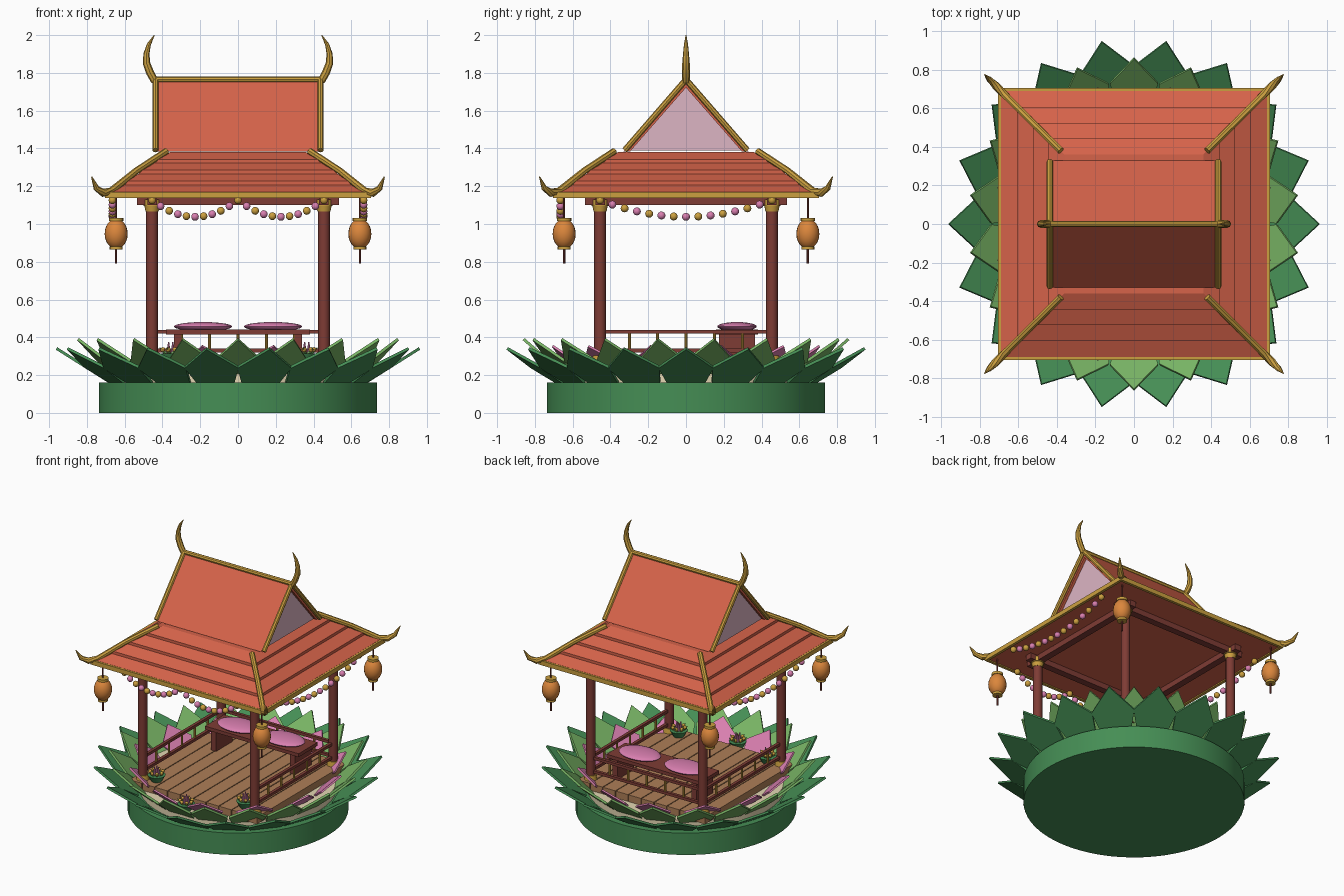
import bpy, bmesh, math
from mathutils import Vector, Matrix

if "Cube" in bpy.data.objects:
    bpy.data.objects.remove(bpy.data.objects["Cube"])

def mat(name, *c):
    m = bpy.data.materials.new(name)
    m.diffuse_color = (*c, 1)
    m.use_nodes = True
    m.node_tree.nodes["Principled BSDF"].inputs["Base Color"].default_value = m.diffuse_color
    return m

GREEN = mat("leaf green", .06, .27, .09)
LIGHT = mat("light green", .19, .46, .13)
PINK = mat("lotus pink", .69, .21, .43)
PALE = mat("pale pink", .72, .46, .55)
CREAM = mat("cream", .78, .68, .45)
DECK = mat("deck wood", .42, .21, .095)
RED = mat("dark red wood", .21, .045, .035)
ROOF = mat("roof orange red", .67, .125, .068)
GOLD = mat("gold", .6, .35, .05)
ORANGE = mat("lantern orange", .71, .24, .045)

def finish(bm, name, m, smooth=False):
    bmesh.ops.recalc_face_normals(bm, faces=bm.faces[:])
    if smooth:
        for f in bm.faces:
            f.smooth = True
        for e in bm.edges:
            e.smooth = len(e.link_faces) == 2 and e.calc_face_angle() < math.radians(40)
    me = bpy.data.meshes.new(name)
    bm.to_mesh(me)
    bm.free()
    me.materials.append(m)
    ob = bpy.data.objects.new(name, me)
    bpy.context.collection.objects.link(ob)

def box(bm, c, s):
    bmesh.ops.create_cube(bm, size=1, matrix=Matrix.Translation(c) @ Matrix.Diagonal((*s, 1)))

def cyl(bm, x, y, z0, z1, r0, r1=None, n=16):
    bmesh.ops.create_cone(bm, cap_ends=True, segments=n, radius1=r0, radius2=r0 if r1 is None else r1,
                          depth=z1 - z0, matrix=Matrix.Translation((x, y, (z0 + z1) / 2)))

def ball(bm, c, s, u=12, v=8):
    bmesh.ops.create_uvsphere(bm, u_segments=u, v_segments=v, radius=1,
                              matrix=Matrix.Translation(c) @ Matrix.Diagonal((*s, 1)))

def skin(bm, rings):
    # closed solid through a list of point rings
    vs = [[bm.verts.new(p) for p in r] for r in rings]
    n = len(vs[0])
    for a, b in zip(vs, vs[1:]):
        for i in range(n):
            bm.faces.new((a[i], a[(i + 1) % n], b[(i + 1) % n], b[i]))
    bm.faces.new(vs[0])
    bm.faces.new(vs[-1][::-1])

def tube(bm, pts, radii, n=8):
    pts = [Vector(p) for p in pts]
    rings = []
    for i, p in enumerate(pts):
        t = (pts[min(i + 1, len(pts) - 1)] - pts[max(i - 1, 0)]).normalized()
        u = t.cross(Vector((0, 1, 0)) if abs(t.y) < .9 else Vector((1, 0, 0))).normalized()
        w = t.cross(u)
        rings.append([p + radii[i] * (u * math.cos(k * math.tau / n) + w * math.sin(k * math.tau / n)) for k in range(n)])
    skin(bm, rings)

def petals(name, m, count, phase, r0, z0, r1, z1, w0, w1, th=.015):
    bm = bmesh.new()
    d = Vector((r1 - r0, 0, z1 - z0))
    nrm = Vector((-d.z, 0, d.x)).normalized() * th
    shape = [(0, -w0), (.45, -w1), (1, 0), (.45, w1), (0, w0)]
    for k in range(count):
        rot = Matrix.Rotation(math.radians(phase) + k * math.tau / count, 3, 'Z')
        low = [Vector((r0, v, z0)) + d * s for s, v in shape]
        skin(bm, [[rot @ p for p in low], [rot @ (p + nrm) for p in low]])
    finish(bm, name, m)

CORNERS = [(sx, sy) for sx in (-1, 1) for sy in (-1, 1)]

# Lotus base
bm = bmesh.new(); cyl(bm, 0, 0, 0, .16, .735, n=64); finish(bm, "base_drum", GREEN, True)
bm = bmesh.new(); cyl(bm, 0, 0, .16, .22, .66, n=48); finish(bm, "lotus_center", CREAM, True)
petals("outer_petals", GREEN, 18, 0, .68, .155, .965, .335, .1, .145)
petals("middle_petals", LIGHT, 18, 10, .63, .18, .865, .385, .09, .125)
petals("inner_petals", PINK, 12, 15, .56, .2, .735, .35, .07, .125, .012)

# Plank deck
bm = bmesh.new()
for i in range(10):
    box(bm, (-.468 + i * .104, 0, .245), (.098, 1.04, .05))
finish(bm, "deck_planks", DECK)

# Posts with gold feet and capitals
posts, trim = bmesh.new(), bmesh.new()
for sx, sy in CORNERS:
    x, y = sx * .455, sy * .455
    cyl(posts, x, y, .25, 1.12, .031)
    cyl(trim, x, y, .27, .305, .044, .038)
    cyl(trim, x, y, 1.065, 1.095, .034, .04)
    cyl(trim, x, y, 1.095, 1.13, .046)
finish(posts, "posts", RED, True)
finish(trim, "post_trim", GOLD, True)

# Beams under the roof
bm = bmesh.new()
for s in (-1, 1):
    box(bm, (0, s * .455, 1.12), (1.07, .05, .04))
    box(bm, (s * .455, 0, 1.12), (.05, 1.07, .04))
finish(bm, "beams", RED)

# Railings on the left, right and back
rails, bal = bmesh.new(), bmesh.new()
for z in (.33, .43):
    for s in (-1, 1):
        box(rails, (s * .455, 0, z), (.022, .88, .02))
    box(rails, (0, .455, z), (.88, .022, .02))
for i in range(-2, 3):
    for x, y in ((-.455, i * .15), (.455, i * .15), (i * .15, .455)):
        cyl(bal, x, y, .335, .425, .008, n=8)
finish(rails, "rails", RED)
finish(bal, "balusters", GOLD, True)

# Bench and cushions
bm = bmesh.new()
box(bm, (0, .27, .428), (.76, .22, .025))
for s in (-1, 1):
    box(bm, (s * .32, .27, .345), (.04, .19, .15))
finish(bm, "bench", RED)
bm = bmesh.new()
for s in (-1, 1):
    ball(bm, (s * .185, .27, .457), (.155, .105, .024), 24, 10)
finish(bm, "cushions", PINK, True)

# Flower bowls along the front
bowl, leaf, bloom, bud = (bmesh.new() for _ in range(4))
for x, y, z in ((-.36, -.43, .27), (.36, -.43, .27), (0, -.6, .22)):
    cyl(bowl, x, y, z, z + .045, .035, .06)
    for k in range(7):
        a = k * math.tau / 7
        c, s = math.cos(a), math.sin(a)
        ball(bloom, (x + .042 * c, y + .042 * s, z + .065), (.013,) * 3, 8, 6)
        tube(leaf, [(x + .02 * c, y + .02 * s, z + .04), (x + .06 * c, y + .06 * s, z + .075)], [.012, .002], 4)
    for k in range(3):
        a = k * math.tau / 3
        cyl(bud, x + .015 * math.cos(a), y + .015 * math.sin(a), z + .045, z + .105, .012, .003, 8)
finish(bowl, "flower_bowls", GREEN, True)
finish(leaf, "bowl_leaves", LIGHT)
finish(bloom, "bowl_blooms", GOLD, True)
finish(bud, "bowl_buds", PINK, True)

# Lower hipped roof in four stepped courses
def square(h, z):
    return [(-h, -h, z), (h, -h, z), (h, h, z), (-h, h, z)]
rings = [square(.69, 1.145)]
for k in range(4):
    r0, z0 = .69 - k * .0825, 1.16 + k * .0575
    rings += [square(r0, z0 + .01), square(r0 - .0825, z0 + .0475)]
bm = bmesh.new(); skin(bm, rings); finish(bm, "lower_roof", ROOF)

# Gold eave fascia
bm = bmesh.new()
for s in (-1, 1):
    box(bm, (0, s * .695, 1.153), (1.41, .02, .032))
    box(bm, (s * .695, 0, 1.153), (.02, 1.41, .032))
finish(bm, "eave_fascia", GOLD)

# Hip bars ending in upturned tips
bm = bmesh.new()
for sx, sy in CORNERS:
    path = [(.38, 1.385), (.54, 1.28), (.67, 1.175), (.715, 1.165), (.75, 1.19), (.775, 1.25)]
    tube(bm, [(sx * r, sy * r, z) for r, z in path], [.018, .018, .02, .022, .016, .003])
finish(bm, "hip_bars", GOLD, True)

# Upper gabled roof: chevron shell and pale gable infill
prof = [(-.33, 1.385), (0, 1.762), (.33, 1.385), (.295, 1.385), (0, 1.722), (-.295, 1.385)]
bm = bmesh.new()
skin(bm, [[(x, y, z) for y, z in prof] for x in (-.43, .43)])
finish(bm, "upper_roof", ROOF)
bm = bmesh.new()
skin(bm, [[(x, y, z) for y, z in ((-.3, 1.388), (.3, 1.388), (0, 1.727))] for x in (-.41, .41)])
finish(bm, "gable_panels", PALE)

# Ridge, bargeboards and curved finials
bm = bmesh.new()
tube(bm, [(-.45, 0, 1.765), (.45, 0, 1.765)], [.016] * 2)
for sx in (-1, 1):
    for sy in (-1, 1):
        tube(bm, [(sx * .437, sy * .325, 1.39), (sx * .437, 0, 1.765)], [.016] * 2)
    horn = [(.44, 1.755), (.465, 1.8), (.484, 1.85), (.485, 1.9), (.472, 1.95), (.443, 2.0)]
    tube(bm, [(sx * x, 0, z) for x, z in horn], [.02, .021, .02, .016, .011, .002])
finish(bm, "ridge_and_finials", GOLD, True)

# Corner lanterns
body, caps, cord = bmesh.new(), bmesh.new(), bmesh.new()
for sx, sy in CORNERS:
    x, y = sx * .645, sy * .645
    ball(body, (x, y, .948), (.061, .061, .08), 20, 12)
    cyl(caps, x, y, 1.015, 1.033, .038)
    cyl(caps, x, y, .864, .88, .034)
    cyl(cord, x, y, 1.03, 1.15, .005, n=6)
    cyl(cord, x, y, .79, .865, .006, n=6)
finish(body, "lantern_bodies", ORANGE, True)
finish(caps, "lantern_caps", GOLD, True)
finish(cord, "lantern_cords", RED, True)

# Bead garlands: two swags in front, one on each side
beads = [bmesh.new(), bmesh.new()]
def swag(a, b, n):
    a, b = Vector(a), Vector(b)
    for i in range(n + 1):
        t = i / n
        p = a.lerp(b, t)
        p.z = 1.038 + .088 * (2 * t - 1) ** 2
        ball(beads[i % 2], p, (.021,) * 3, 10, 8)
swag((-.455, -.665, 0), (0, -.665, 0), 10)
swag((.455, -.665, 0), (0, -.665, 0), 10)
for s in (-1, 1):
    swag((s * .665, -.455, 0), (s * .665, .455, 0), 14)
finish(beads[0], "garland_gold_beads", GOLD, True)
finish(beads[1], "garland_pink_beads", PINK, True)
